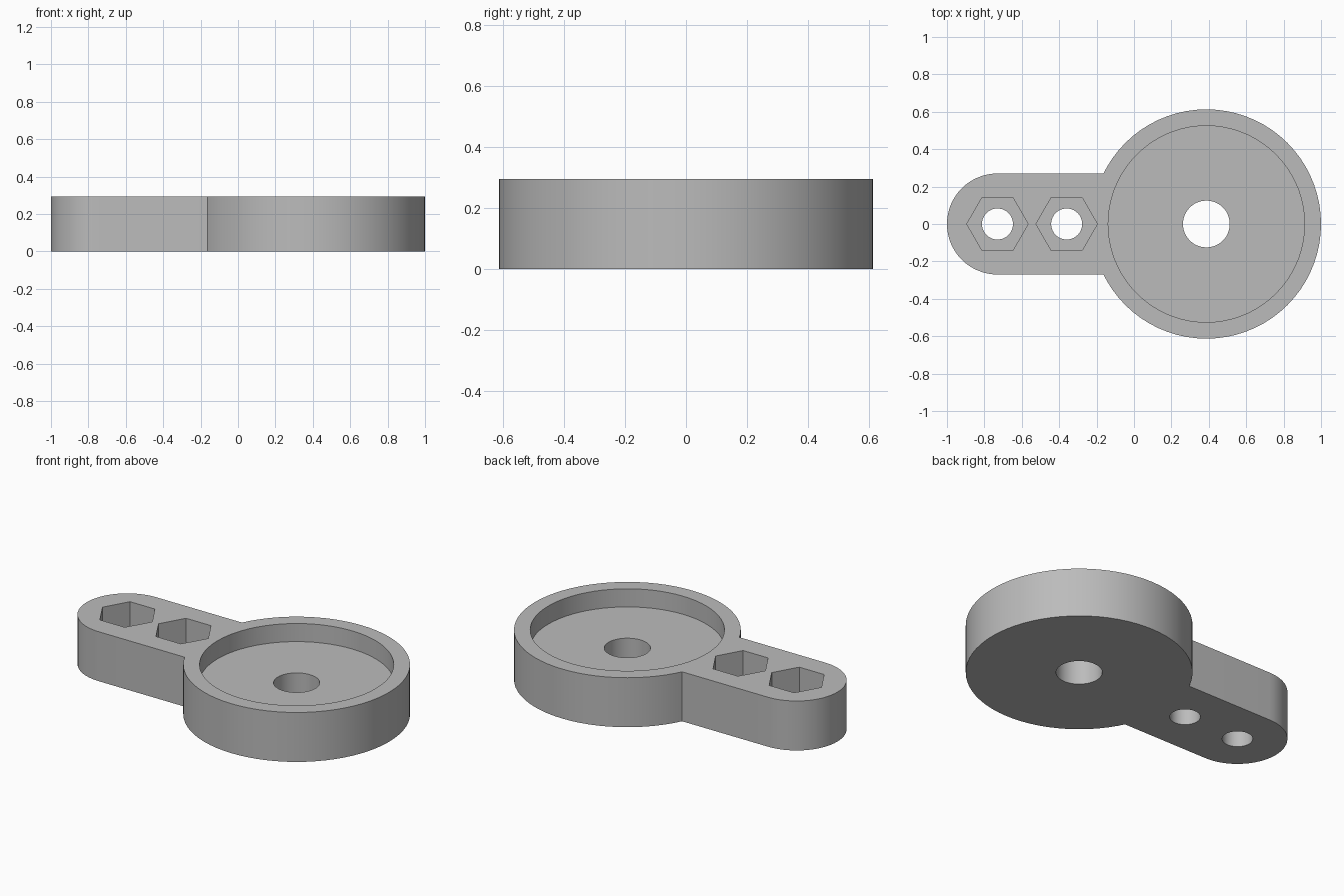
import bpy, bmesh, math

if "Cube" in bpy.data.objects:
    bpy.data.objects.remove(bpy.data.objects["Cube"])

HEIGHT = 0.295
DISC_X, DISC_R = 0.387, 0.613
ARM_X, ARM_R = -0.73, 0.27
BOLT_XS = (-0.73, -0.36)

grey = bpy.data.materials.new("plain grey")
grey.use_nodes = True
colour = (0.5, 0.5, 0.5, 1)
grey.diffuse_color = colour
grey.node_tree.nodes["Principled BSDF"].inputs["Base Color"].default_value = colour


def arc(x, r, n, start=0.0, sweep=math.tau, closed=True):
    steps = n if closed else n + 1
    angles = [start + sweep * i / n for i in range(steps)]
    return [(x + r * math.cos(a), r * math.sin(a)) for a in angles]


def prism(name, outline, z0, z1):
    """Extrude a flat outline from z0 up to z1."""
    bm = bmesh.new()
    face = bm.faces.new([bm.verts.new((x, y, z0)) for x, y in outline])
    out = bmesh.ops.extrude_face_region(bm, geom=[face])
    top = [v for v in out["geom"] if isinstance(v, bmesh.types.BMVert)]
    bmesh.ops.translate(bm, verts=top, vec=(0, 0, z1 - z0))
    bmesh.ops.recalc_face_normals(bm, faces=bm.faces)
    mesh = bpy.data.meshes.new(name)
    bm.to_mesh(mesh)
    bm.free()
    mesh.materials.append(grey)
    obj = bpy.data.objects.new(name, mesh)
    bpy.context.collection.objects.link(obj)
    return obj


def combine(target, tool, operation):
    """Apply a boolean and discard the tool object."""
    bpy.context.view_layer.objects.active = target
    mod = target.modifiers.new(operation.title(), "BOOLEAN")
    mod.operation, mod.solver, mod.object = operation, "EXACT", tool
    bpy.ops.object.modifier_apply(modifier=mod.name)
    bpy.data.objects.remove(tool)


# Round body joined to the round-ended arm
body = prism("lever_body", arc(DISC_X, DISC_R, 72), 0, HEIGHT)
arm_outline = arc(ARM_X, ARM_R, 32, math.pi / 2, math.pi, closed=False)
arm_outline += [(DISC_X, -ARM_R), (DISC_X, ARM_R)]
combine(body, prism("arm", arm_outline, 0, HEIGHT), "UNION")

# Shallow round recess and centre hole
combine(body, prism("recess_cutter", arc(DISC_X, 0.525, 72), 0.187, 0.5), "DIFFERENCE")
combine(body, prism("centre_cutter", arc(DISC_X, 0.125, 48), -0.1, 0.5), "DIFFERENCE")

# Hexagonal nut pockets over round bolt holes
for x in BOLT_XS:
    combine(body, prism("nut_cutter", arc(x, 0.164, 6), 0.148, 0.5), "DIFFERENCE")
    combine(body, prism("bolt_cutter", arc(x, 0.083, 40), -0.1, 0.5), "DIFFERENCE")

# Smooth curved walls, sharp rims
bpy.ops.object.select_all(action="DESELECT")
body.select_set(True)
bpy.context.view_layer.objects.active = body
bpy.ops.object.shade_smooth_by_angle(angle=math.radians(30))
